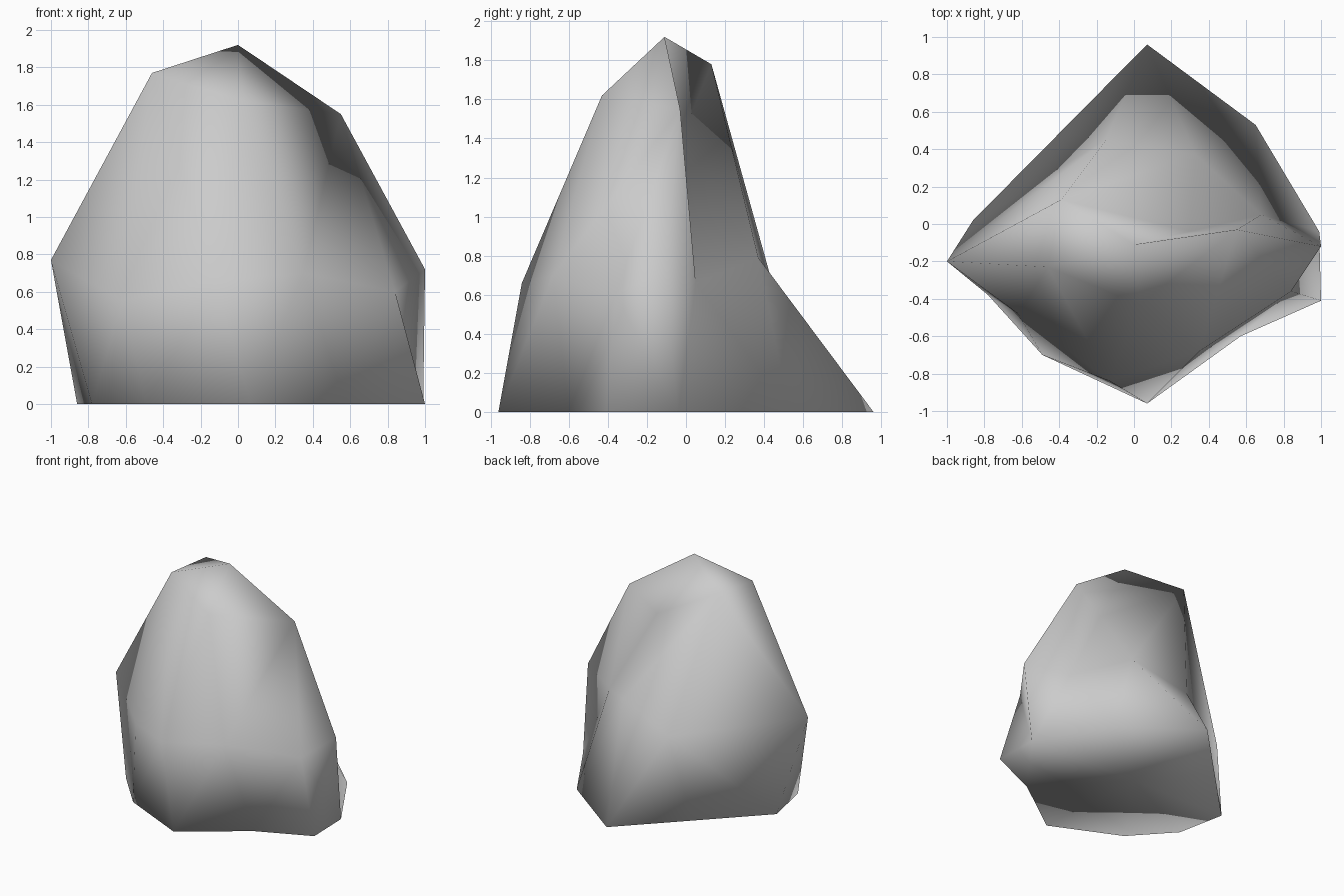
import bpy
import bmesh
from mathutils import Vector

cube = bpy.data.objects.get("Cube")
if cube:
    bpy.data.objects.remove(cube, do_unlink=True)

bm = bmesh.new()
core = Vector((0, 0, 0.6))
place = []


def corners(spots):
    """Add corners on a ball round the core and remember their true places."""
    made = []
    for spot in spots:
        p = Vector(spot)
        v = bm.verts.new((p - core).normalized())
        place.append((v, p))
        made.append(v)
    return made


# Flat footprint on the ground, with a middle point to close it
footprint = [(0.07, 0.96), (0.65, 0.53), (0.99, -0.04), (1, -0.41), (0.57, -0.60),
             (0.07, -0.96), (-0.49, -0.70), (-0.78, -0.38), (-0.86, 0.02),
             (-0.4, 0.485), (0, 0)]
corners([(x, y, 0) for x, y in footprint])

# Waist, from the left round the front to the right
corners([(-1, -0.2, 0.77), (-0.62, -0.48, 0.55), (-0.13, -0.84, 0.66),
         (0.35, -0.68, 0.7), (0.84, -0.36, 0.6), (1, -0.12, 0.72)])

# Sunken corners on the back
side_dent, back_rim, back_foot = corners(
    [(0.68, 0.05, 0.66), (0.33, 0.37, 0.79), (-0.15, 0.45, 0.63)])

# Peak and shoulders
peak, back_shoulder, side_shoulder = corners(
    [(0, -0.11, 1.92), (-0.39, 0.13, 1.78), (0.55, -0.03, 1.55)])
corners([(-0.46, -0.23, 1.77), (0.03, -0.43, 1.62)])

# Skin the ball, then move each corner to its true place
bmesh.ops.convex_hull(bm, input=bm.verts[:])
for v, p in place:
    v.co = p

# Open the patch behind the side shoulder and sink it to a hollow
brim = [peak, back_shoulder, back_rim, side_dent, side_shoulder]
for f in bm.faces[:]:
    if all(v in brim for v in f.verts):
        bm.faces.remove(f)
for e in bm.edges[:]:
    if e.is_wire:
        bm.edges.remove(e)
hollow = bm.verts.new((0.3, -0.04, 1.36))
for a, b in zip(brim, brim[1:] + brim[:1]):
    bm.faces.new((a, b, hollow))

bmesh.ops.recalc_face_normals(bm, faces=bm.faces[:])
for f in bm.faces:
    f.smooth = True

mesh = bpy.data.meshes.new("rock")
bm.to_mesh(mesh)
bm.free()
rock = bpy.data.objects.new("rock", mesh)
bpy.context.collection.objects.link(rock)

# Plain grey stone
stone = bpy.data.materials.new("grey_stone")
stone.use_nodes = True
grey = (0.6, 0.6, 0.6, 1)
stone.diffuse_color = grey
stone.node_tree.nodes["Principled BSDF"].inputs["Base Color"].default_value = grey
mesh.materials.append(stone)
